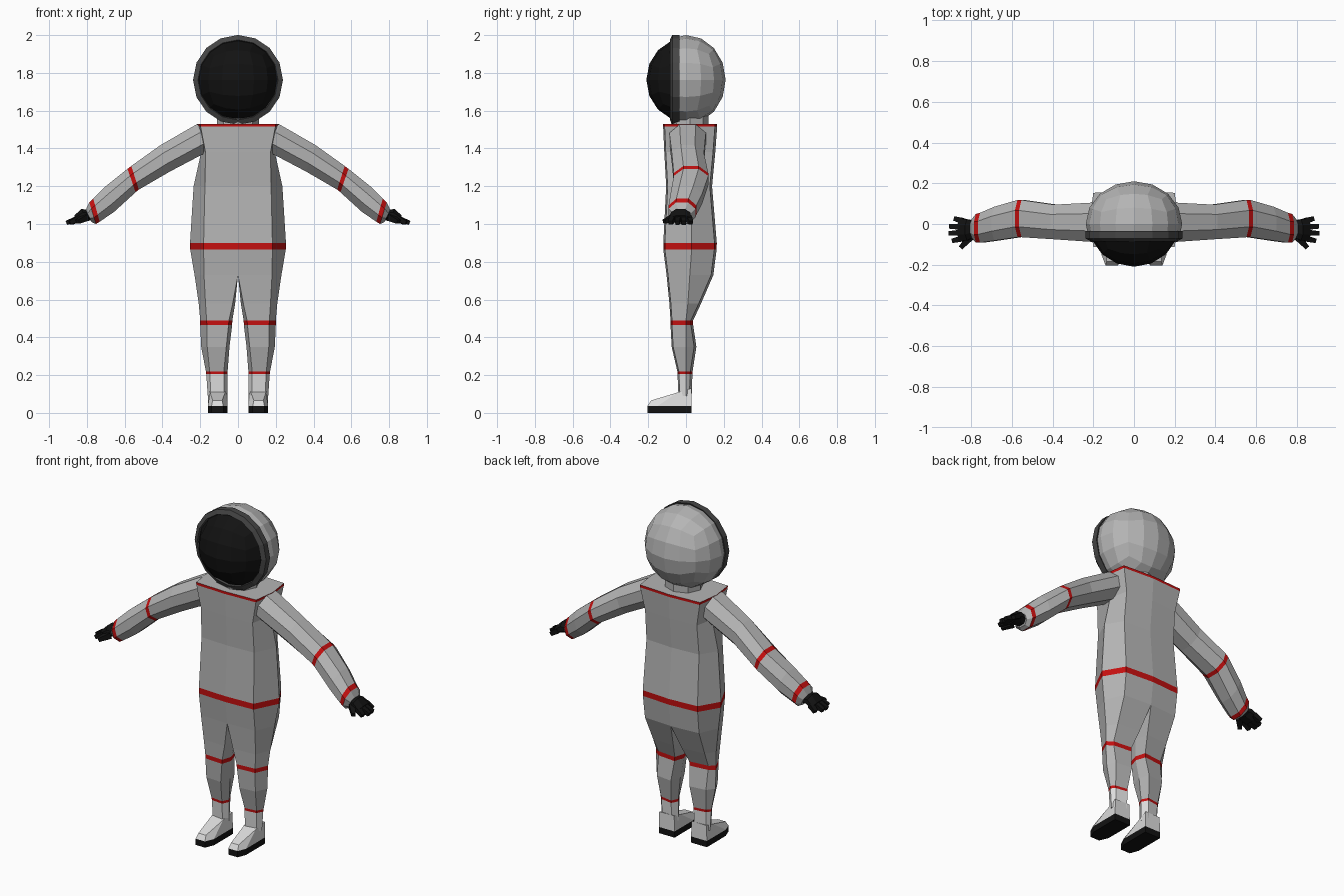
import bpy, bmesh, math
from mathutils import Vector

if "Cube" in bpy.data.objects:
    bpy.data.objects.remove(bpy.data.objects["Cube"])


def material(name, rgb):
    m = bpy.data.materials.new(name)
    m.diffuse_color = (*rgb, 1)
    m.use_nodes = True
    m.node_tree.nodes["Principled BSDF"].inputs["Base Color"].default_value = m.diffuse_color
    return m


SUIT = material("suit_grey", (0.46, 0.46, 0.46))
BOOT = material("boot_white", (0.72, 0.72, 0.72))
RED = material("stripe_red", (0.56, 0.005, 0.005))
BLACK = material("black", (0.006, 0.006, 0.006))
RIM = material("rim_dark_grey", (0.06, 0.06, 0.06))


def finish(name, bm, mats, mirror=False):
    """Turn a bmesh into a flat shaded object, optionally mirrored in x."""
    if mirror:
        geo = bmesh.ops.duplicate(bm, geom=bm.verts[:] + bm.edges[:] + bm.faces[:])["geom"]
        for v in geo:
            if isinstance(v, bmesh.types.BMVert):
                v.co.x *= -1
        bmesh.ops.reverse_faces(bm, faces=[f for f in geo if isinstance(f, bmesh.types.BMFace)])
        bmesh.ops.remove_doubles(bm, verts=bm.verts[:], dist=1e-4)
    bmesh.ops.delete(bm, geom=[v for v in bm.verts if not v.link_faces], context="VERTS")
    bmesh.ops.recalc_face_normals(bm, faces=bm.faces[:])
    me = bpy.data.meshes.new(name)
    bm.to_mesh(me)
    bm.free()
    for m in mats:
        me.materials.append(m)
    ob = bpy.data.objects.new(name, me)
    bpy.context.collection.objects.link(ob)
    return ob


def loft(bm, rings, slots=None, caps=(True, True), closed=False):
    """Skin rings of points; slots gives the material of each span."""
    vs = [[bm.verts.new(p) for p in r] for r in rings]
    n = len(vs[0])
    for k in range(len(vs) if closed else len(vs) - 1):
        a, b = vs[k], vs[(k + 1) % len(vs)]
        for i in range(n):
            j = (i + 1) % n
            quad = (a[i], a[j], b[j], b[i])
            if max(abs(v.co.x) for v in quad) < 1e-5:
                continue  # no wall on the centre plane
            bm.faces.new(quad).material_index = slots[k] if slots else 0
    if not closed:
        if caps[0]:
            bm.faces.new(vs[0][::-1])
        if caps[1]:
            bm.faces.new(vs[-1])


# Torso and legs: z, inner x, front inner x, corner x, side x, front y, back y, side y, span slot
BODY = [
    (0.09, .055, .075, .145, .160, -.040, .030, .00, 2),
    (0.205, .055, .075, .148, .168, -.045, .034, .00, 1),
    (0.22, .055, .075, .150, .170, -.046, .035, .00, 0),
    (0.35, .045, .062, .163, .195, -.076, .055, .00, 0),
    (0.465, .031, .050, .165, .200, -.082, .038, .00, 1),
    (0.49, .030, .048, .166, .200, -.082, .038, .00, 0),
    (0.58, .015, .028, .172, .208, -.088, .080, .01, 0),
    (0.73, 0, 0, .180, .230, -.103, .145, .02, 0),
    (0.865, 0, 0, .182, .253, -.120, .162, .03, 1),
    (0.90, 0, 0, .182, .254, -.120, .163, .03, 0),
    (1.20, 0, 0, .175, .235, -.105, .138, .03, 0),
    (1.38, 0, 0, .172, .195, -.115, .155, .03, 0),
    (1.515, 0, 0, .198, .215, -.121, .165, .02, 1),
    (1.53, 0, 0, .200, .218, -.121, .165, .02, 0),
]
rings = [[(fi, yf, z), (xc, yf + .008, z), (xo, ys, z), (xc, yb - .012, z),
          (fi, yb, z), (xi, (yf + yb) / 2, z)]
         for z, xi, fi, xc, xo, yf, yb, ys, s in BODY]
bm = bmesh.new()
loft(bm, rings, [b[-1] for b in BODY])
finish("torso_and_legs", bm, [SUIT, RED, BOOT], True)

# Sleeves: top x,z, bottom x,z, front y, back y, span slot
ARM = [
    (.16, 1.525, .14, 1.375, -.090, .115, 0),
    (.22, 1.527, .17, 1.378, -.088, .105, 0),
    (.41, 1.418, .36, 1.278, -.075, .095, 0),
    (.565, 1.307, .525, 1.182, -.065, .118, 1),
    (.585, 1.292, .542, 1.168, -.065, .118, 0),
    (.70, 1.200, .655, 1.065, -.082, .085, 0),
    (.767, 1.135, .732, 1.012, -.092, .055, 1),
    (.787, 1.115, .752, 1.000, -.092, .050, 0),
    (.806, 1.075, .775, 1.010, -.070, .025, 0),
]
OCT = [(.28, 0), (.72, 0), (1, .3), (1, .7), (.72, 1), (.28, 1), (0, .7), (0, .3)]
rings = [[(bx + (tx - bx) * t, yf + (yb - yf) * s, bz + (tz - bz) * t) for s, t in OCT]
         for tx, tz, bx, bz, yf, yb, _ in ARM]
bm = bmesh.new()
loft(bm, rings, [a[-1] for a in ARM])
finish("sleeves", bm, [SUIT, RED], True)


def rod(bm, a, b, ra, rb):
    """Square tapered finger from a to b."""
    a, b = Vector(a), Vector(b)
    d = (b - a).normalized()
    side = d.cross(Vector((0, 0, 1))).normalized()
    up = side.cross(d)
    loft(bm, [[p + r * (side * i + up * j) for i, j in ((-1, -1), (1, -1), (1, 1), (-1, 1))]
              for p, r in ((a, ra), (b, rb))])


# Gloves: palm, four fingers and a thumb
PALM = [(.775, 1.045, .028, -.060, .015), (.815, 1.050, .030, -.080, .022),
        (.858, 1.026, .018, -.085, .028)]
bm = bmesh.new()
loft(bm, [[(x + (t - .5) * h, yf + (yb - yf) * s, z + (2 * t - 1) * h) for s, t in OCT]
          for x, z, h, yf, yb in PALM])
for y0, y1, x1 in ((.014, .026, .880), (-.014, -.012, .905), (-.042, -.046, .908), (-.070, -.082, .890)):
    rod(bm, (.840, y0, 1.033), (x1, y1, 1.006), .015, .011)
rod(bm, (.805, -.065, 1.035), (.850, -.115, 1.012), .018, .011)
finish("gloves", bm, [BLACK], True)

# Boots and soles share one tapered outline
OUTLINE = [(.055, .03), (.16, .03), (.16, -.15), (.14, -.203), (.078, -.203), (.055, -.15)]
TOP = [(.058, .03, .13), (.157, .03, .13), (.148, -.045, .108),
       (.134, -.185, .066), (.084, -.185, .066), (.068, -.045, .108)]
bm = bmesh.new()
loft(bm, [[(x, y, .037) for x, y in OUTLINE], TOP])
finish("boots", bm, [BOOT], True)
bm = bmesh.new()
loft(bm, [[(x, y, z) for x, y in OUTLINE] for z in (0, .037)])
finish("soles", bm, [BLACK], True)

# Neck
bm = bmesh.new()
loft(bm, [[(.11 * math.cos(i * math.pi / 4), .02 + .1 * math.sin(i * math.pi / 4), z)
           for i in range(8)] for z in (1.50, 1.58)])
finish("neck", bm, [SUIT])

# Helmet shell and visor: cube spheres cut at the rim
CZ = 1.763


def cube_sphere(name, r, ry, cut, keep_back, mat):
    bm = bmesh.new()
    bmesh.ops.create_cube(bm, size=2)
    bmesh.ops.subdivide_edges(bm, edges=bm.edges[:], cuts=3, use_grid_fill=True)
    for v in bm.verts:
        d = Vector([math.tan(c * math.pi / 4) for c in v.co]).normalized()
        v.co = (d.x * r, d.y * ry, d.z * r + CZ)
    bmesh.ops.bisect_plane(bm, geom=bm.verts[:] + bm.edges[:] + bm.faces[:], plane_co=(0, cut, 0),
                           plane_no=(0, 1, 0), clear_inner=keep_back, clear_outer=not keep_back)
    return finish(name, bm, [mat])


cube_sphere("helmet_shell", .237, .21, -.05, True, SUIT)
cube_sphere("visor", .222, .21, -.05, False, BLACK)

# Helmet rim
bm = bmesh.new()
loft(bm, [[(r * math.cos(a), y, CZ + r * math.sin(a))
           for r, y in ((.238, -.035), (.238, -.072), (.212, -.085), (.200, -.050))]
          for a in (i * math.pi / 8 for i in range(16))], closed=True)
finish("helmet_rim", bm, [RIM])
